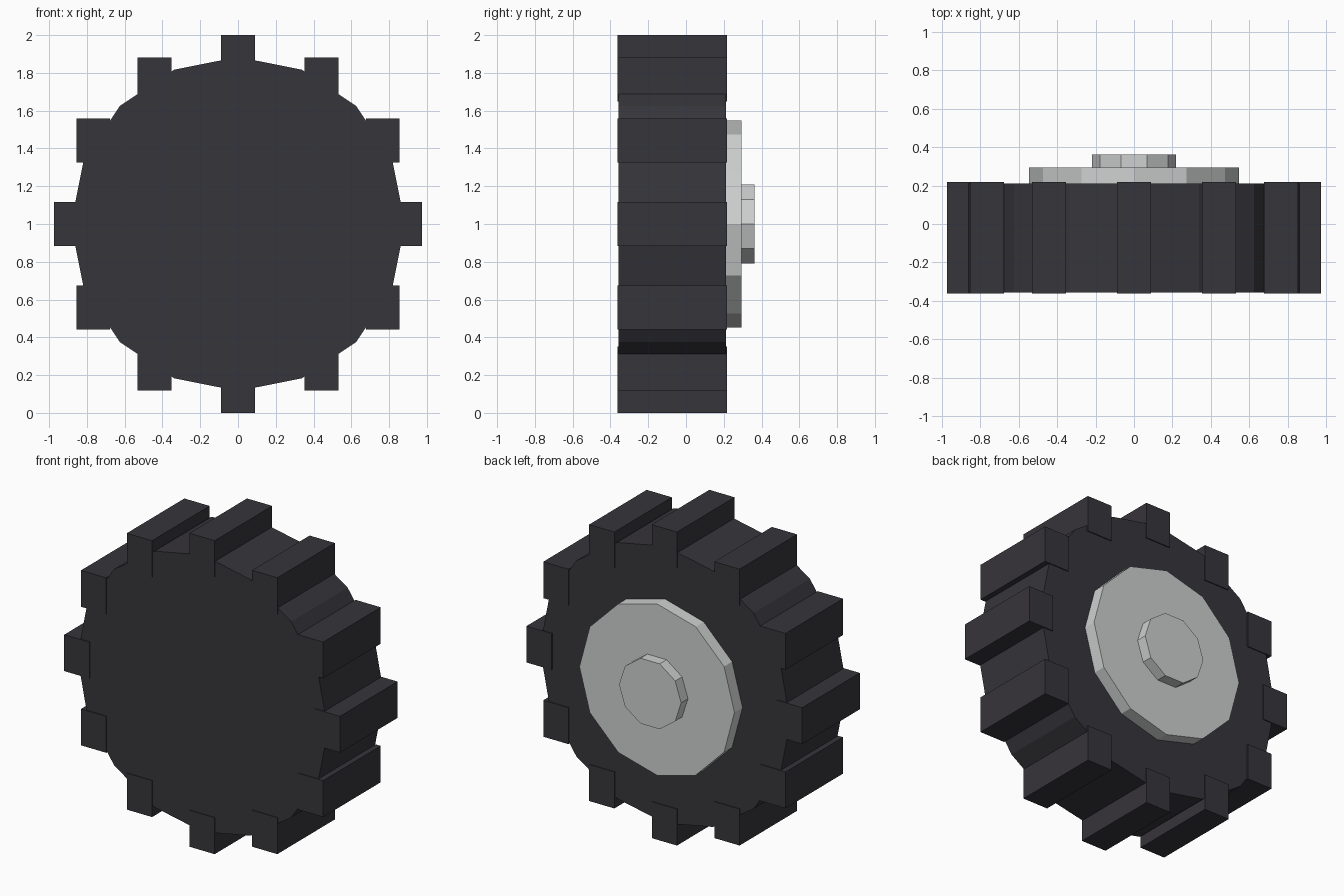
import bpy
import bmesh
import math
from mathutils import Matrix

cube = bpy.data.objects.get("Cube")
if cube:
    bpy.data.objects.remove(cube, do_unlink=True)

CENTRE_Z = 1.0
RADIUS = 0.884


def make_material(name, rgb):
    mat = bpy.data.materials.new(name)
    mat.use_nodes = True
    mat.diffuse_color = (*rgb, 1)
    mat.node_tree.nodes["Principled BSDF"].inputs["Base Color"].default_value = (*rgb, 1)
    return mat


def add_object(name, bm, mat):
    mesh = bpy.data.meshes.new(name)
    bm.to_mesh(mesh)
    bm.free()
    mesh.materials.append(mat)
    obj = bpy.data.objects.new(name, mesh)
    bpy.context.collection.objects.link(obj)
    return obj


def add_disc(name, sides, radius, y0, y1, mat):
    """Flat-sided disc along y, with one corner on the +x axis."""
    bm = bmesh.new()
    rings = []
    for y in (y0, y1):
        angles = [math.tau * i / sides for i in range(sides)]
        rings.append([bm.verts.new((radius * math.cos(a), y,
                                    CENTRE_Z + radius * math.sin(a))) for a in angles])
    front, back = rings
    bm.faces.new(front)
    bm.faces.new(back[::-1])
    for i in range(sides):
        j = (i + 1) % sides
        bm.faces.new((front[i], back[i], back[j], front[j]))
    bmesh.ops.recalc_face_normals(bm, faces=bm.faces)
    return add_object(name, bm, mat)


rubber = make_material("dark rubber", (0.037, 0.035, 0.043))
metal = make_material("light grey metal", (0.62, 0.63, 0.63))

# Tyre body, hub plate and axle cap
add_disc("tyre", 16, RADIUS, -0.357, 0.212, rubber)
add_disc("hub_plate", 12, 0.547, 0.2, 0.293, metal)
add_disc("axle_cap", 10, 0.219, 0.28, 0.362, metal)

# Upright tread blocks spaced around the tyre
for i in range(12):
    a = math.tau * i / 12
    bm = bmesh.new()
    place = Matrix.Translation((RADIUS * math.cos(a), -0.072,
                                CENTRE_Z + RADIUS * math.sin(a)))
    size = Matrix.Diagonal((0.178, 0.58, 0.232, 1))
    bmesh.ops.create_cube(bm, size=1, matrix=place @ size)
    add_object(f"tread_block_{i + 1}", bm, rubber)
